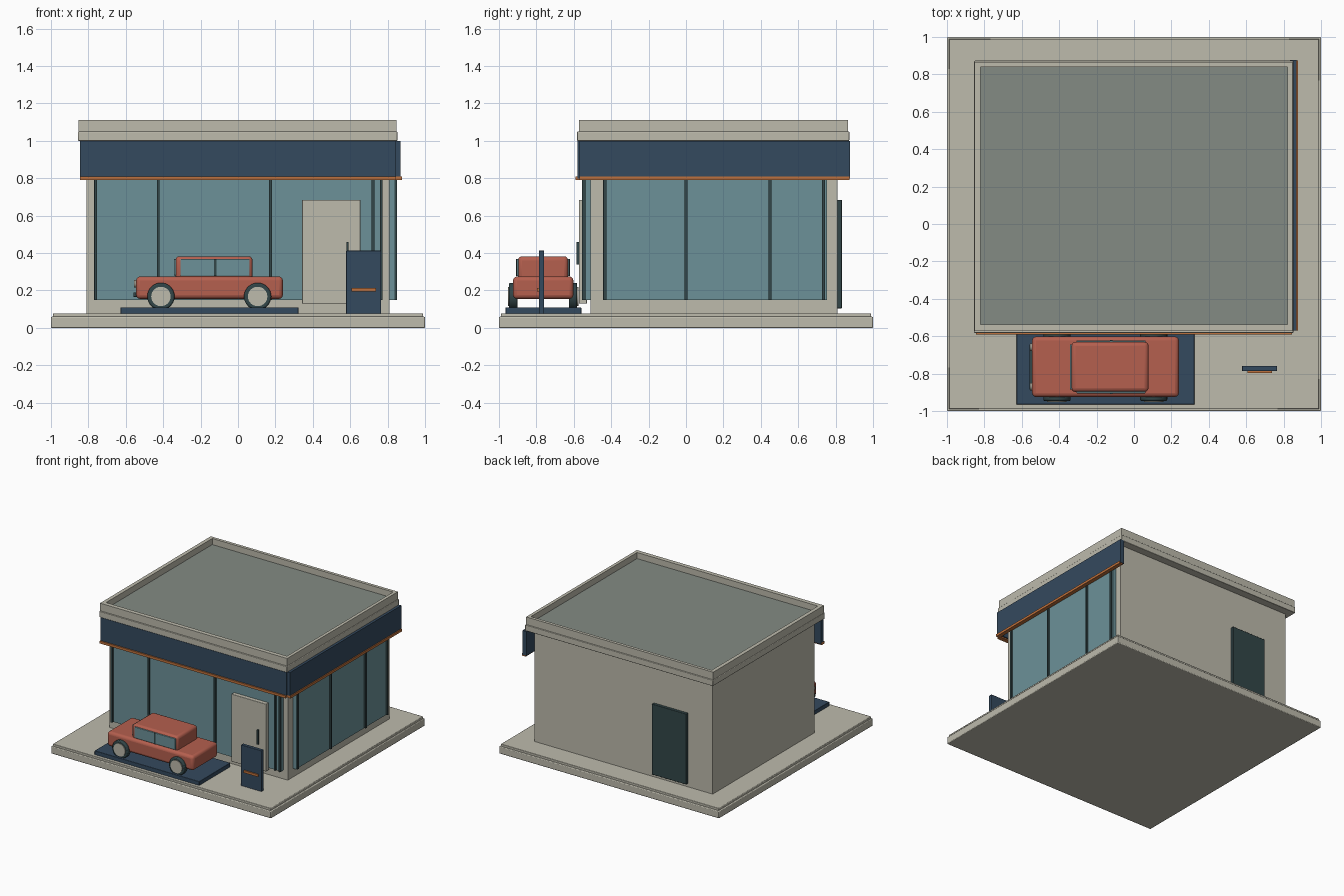
import bpy
from math import radians

if "Cube" in bpy.data.objects:
    bpy.data.objects.remove(bpy.data.objects["Cube"], do_unlink=True)


def material(name, r, g, b):
    m = bpy.data.materials.new(name)
    m.use_nodes = True
    m.diffuse_color = (r, g, b, 1)
    m.node_tree.nodes["Principled BSDF"].inputs["Base Color"].default_value = (r, g, b, 1)
    return m


BEIGE = material("warm_beige", .51, .495, .415)
NAVY = material("navy", .034, .067, .112)
GLASS = material("blue_glass", .15, .285, .315)
DARK = material("dark_frame", .032, .061, .065)
ORANGE = material("orange_trim", .52, .165, .045)
RED = material("car_red", .46, .115, .077)
ROOF = material("roof_grey", .23, .26, .23)


def finish(ob, name, mat, bevel=0, segments=2):
    ob.name = ob.data.name = name
    ob.data.materials.append(mat)
    if bevel:
        mod = ob.modifiers.new("soft_edges", 'BEVEL')
        mod.width = bevel
        mod.segments = segments
        bpy.ops.object.shade_smooth_by_angle(angle=radians(35))
    return ob


def box(name, mat, x, y, z, bevel=0, segments=2):
    """Box spanning the (low, high) pairs x, y and z."""
    spans = (x, y, z)
    bpy.ops.mesh.primitive_cube_add(size=1, location=[(a + b) / 2 for a, b in spans])
    ob = bpy.context.object
    ob.scale = [b - a for a, b in spans]
    bpy.ops.object.transform_apply(location=False, rotation=False, scale=True)
    return finish(ob, name, mat, bevel, segments)


def disc(name, mat, centre, radius, depth, axis='Y', bevel=0):
    rot = (radians(90), 0, 0) if axis == 'Y' else (0, radians(90), 0)
    bpy.ops.mesh.primitive_cylinder_add(vertices=32, radius=radius, depth=depth,
                                        location=centre, rotation=rot)
    ob = finish(bpy.context.object, name, mat, bevel)
    bpy.ops.object.shade_smooth_by_angle(angle=radians(35))
    return ob


# Ground slab
box("ground_slab", BEIGE, (-1, 1), (-1, 1), (0, .06), .006)
box("paving", BEIGE, (-.99, .99), (-.99, .99), (.055, .078), .004)

# Building body
box("walls", BEIGE, (-.81, .81), (-.51, .81), (.07, 1.01))
box("front_glass", GLASS, (-.77, .77), (-.54, -.50), (.15, .82))
box("side_glass", GLASS, (.80, .838), (-.445, .755), (.15, .82))
for i, x in enumerate((-.76, -.427, .174, .722, .765)):
    box(f"front_mullion_{i}", DARK, (x - .007, x + .007), (-.557, -.535), (.15, .82))
for i, y in enumerate((-.433, 0, .45, .735)):
    box(f"side_mullion_{i}", DARK, (.83, .85), (y - .008, y + .008), (.15, .82))

# Doors
box("front_door", BEIGE, (.342, .655), (-.573, -.53), (.13, .685), .003)
box("front_door_handle", DARK, (.58, .592), (-.586, -.571), (.34, .458))
box("back_door", DARK, (-.585, -.275), (.80, .834), (.105, .685), .003)

# Fascia with orange trim
box("front_fascia", NAVY, (-.845, .845), (-.58, -.545), (.80, 1.0))
box("side_fascia", NAVY, (.835, .87), (-.57, .878), (.80, 1.0))
box("front_trim", ORANGE, (-.845, .845), (-.59, -.555), (.79, .81))
box("side_trim", ORANGE, (.845, .878), (-.57, .875), (.79, .81))

# Roof and parapet
box("roof_slab", BEIGE, (-.855, .852), (-.582, .873), (1.0, 1.05), .004)
box("roof_surface", ROOF, (-.83, .83), (-.55, .85), (1.04, 1.062))
for name, y in (("front", (-.573, -.538)), ("back", (.84, .865))):
    box(f"{name}_parapet", BEIGE, (-.853, .848), y, (1.05, 1.112))
for name, x in (("right", (-.853, -.822)), ("left", (.822, .848))):
    box(f"{name}_parapet", BEIGE, x, (-.54, .842), (1.05, 1.112))

# Display platform and car
box("platform", NAVY, (-.628, .323), (-.965, -.56), (.075, .11), .003)
box("car_body", RED, (-.545, .24), (-.925, -.602), (.155, .275), .022, 3)
box("car_cabin", RED, (-.335, .078), (-.898, -.63), (.25, .383), .022, 3)
box("windscreen", GLASS, (-.343, -.33), (-.885, -.643), (.28, .368), .003)
for side, sign in (("right", -1), ("left", 1)):
    mid = -.764

    def across(a, b):
        return tuple(sorted((mid + sign * a, mid + sign * b)))

    box(f"{side}_car_window", GLASS, (-.308, .062), across(.125, .141), (.277, .368), .003)
    box(f"{side}_window_pillar", DARK, (-.128, -.116), across(.13, .144), (.277, .368))
    disc(f"{side}_headlight", BEIGE, (-.547, mid + sign * .105, .235), .02, .018, 'X')
    for end, x in (("front", -.412), ("rear", .105)):
        disc(f"{side}_{end}_wheel", DARK, (x, mid + sign * .16, .168), .073, .045, bevel=.008)
        disc(f"{side}_{end}_hub", BEIGE, (x, mid + sign * .168, .168), .052, .04)
box("front_bumper", DARK, (-.56, -.535), (-.885, -.643), (.165, .19), .003)

# Free-standing board
box("board", NAVY, (.578, .765), (-.787, -.758), (.07, .413), .003)
box("board_stripe", ORANGE, (.608, .738), (-.797, -.78), (.195, .214))
